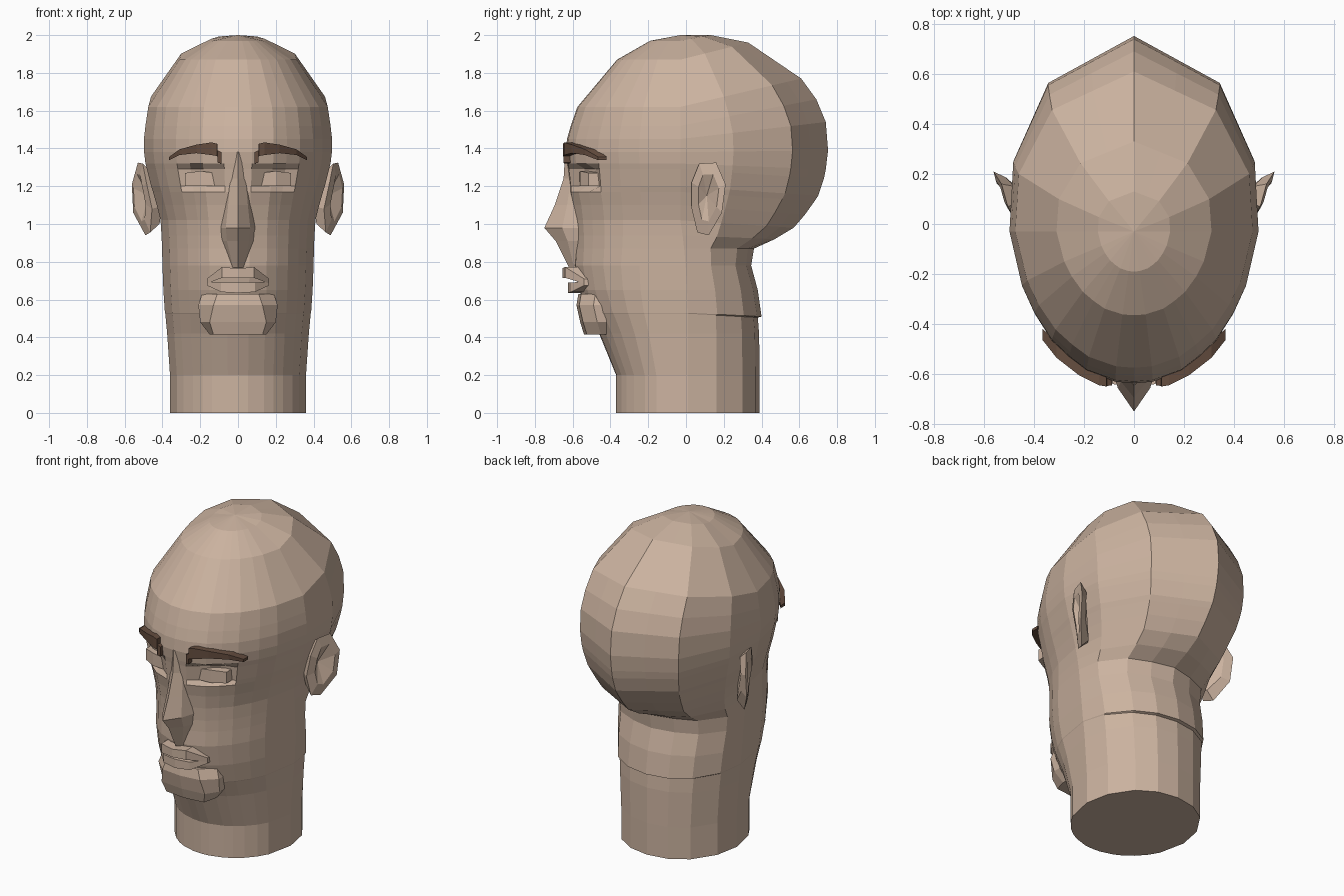
import bpy, bmesh

if "Cube" in bpy.data.objects:
    bpy.data.objects.remove(bpy.data.objects["Cube"])


def material(name, rgb):
    m = bpy.data.materials.new(name)
    m.diffuse_color = (*rgb, 1)
    m.use_nodes = True
    m.node_tree.nodes["Principled BSDF"].inputs["Base Color"].default_value = m.diffuse_color
    return m


SKIN = material("skin", (0.60, 0.45, 0.35))
BROWN = material("brow brown", (0.13, 0.075, 0.05))


def make(name, verts, faces, mat):
    bm = bmesh.new()
    vs = [bm.verts.new(v) for v in verts]
    for f in faces:
        bm.faces.new([vs[i] for i in f])
    bmesh.ops.recalc_face_normals(bm, faces=bm.faces)
    me = bpy.data.meshes.new(name)
    bm.to_mesh(me)
    bm.free()
    me.materials.append(mat)
    ob = bpy.data.objects.new(name, me)
    bpy.context.collection.objects.link(ob)
    return ob


def loft(name, sections, mat=SKIN, apex=None):
    """Skin closed sections of equal length, capping both ends."""
    n = len(sections[0])
    verts = [p for s in sections for p in s]
    faces = []
    for k in range(len(sections) - 1):
        for i in range(n):
            j = (i + 1) % n
            faces.append((k * n + i, k * n + j, (k + 1) * n + j, (k + 1) * n + i))
    faces.append(tuple(range(n)))
    top = (len(sections) - 1) * n
    if apex:
        verts.append(apex)
        faces += [(top + i, top + (i + 1) % n, len(verts) - 1) for i in range(n)]
    else:
        faces.append(tuple(range(top, top + n)))
    return make(name, verts, faces, mat)


def mirrored(half):
    """Close a half section running from front centre to back centre."""
    return half + [(-x, y, z) for x, y, z in half[-2:0:-1]]


def strip(name, stations, mat=SKIN, sides=(1,), whole=False):
    """Bar along x; stations are x, front y, back y, low z, high z."""
    if whole:
        stations = [(-s[0], *s[1:]) for s in stations[:0:-1]] + stations
    for sx in sides:
        secs = [[(sx * x, f, lo), (sx * x, f, hi), (sx * x, b, hi), (sx * x, b, lo)]
                for x, f, b, lo, hi in stations]
        loft(name, secs, mat)


# Head and neck: unit half outlines, pointed at the back for the skull, round for the neck
POINTED = [(0, -1), (.15, -.99), (.38, -.92), (.52, -.83), (.66, -.72), (.8, -.54),
           (.9, -.36), (1, 0), (.97, .36), (.69, .76), (.345, .88), (0, 1)]
ROUND = [(0, -1), (.15, -.99), (.38, -.925), (.52, -.855), (.66, -.75), (.8, -.6),
         (.9, -.44), (1, 0), (.92, .4), (.67, .76), (.36, .94), (0, 1)]
# height, lift at the back, half width, front y, back y, roundness
RINGS = [
    (0, 0, .36, -.37, .39, 1), (.20, 0, .36, -.37, .39, 1),
    (.42, 0, .375, -.46, .387, 1), (.525, -.02, .385, -.515, .38, 1),
    (.53, -.02, .387, -.52, .40, 1), (.65, 0, .395, -.565, .38, .9),
    (.78, 0, .40, -.59, .345, .7), (.87, 0, .402, -.585, .36, .5),
    (.94, -.02, .405, -.585, .47, .3), (1.02, -.04, .41, -.59, .57, 0),
    (1.10, -.05, .43, -.60, .63, 0), (1.17, -.05, .45, -.615, .68, 0),
    (1.20, -.05, .46, -.615, .70, 0), (1.29, -.05, .482, -.625, .73, 0),
    (1.32, -.03, .49, -.63, .74, 0), (1.38, .01, .497, -.637, .752, 0),
    (1.45, .09, .498, -.63, .74, 0), (1.52, .14, .49, -.61, .69, 0),
    (1.62, .15, .475, -.575, .61, 0), (1.87, .09, .31, -.365, .33, 0),
    (1.97, .03, .145, -.19, .13, 0)]


def head_section(z, lift, w, front, back, r):
    cy = -.03 + .04 * r
    half = []
    for i, (p, q) in enumerate(zip(POINTED, ROUND)):
        x, y = (p[0] * (1 - r) + q[0] * r, p[1] * (1 - r) + q[1] * r)
        yy = cy + (y * (back - cy) if y > 0 else -y * (front - cy))
        if 1.19 < z < 1.30 and i in (2, 3):      # eye sockets
            yy += .045
        half.append((w * x, yy, z + lift * max(0, y)))
    return mirrored(half)


loft("head", [head_section(*r) for r in RINGS], apex=(0, -.03, 2.0))

# Nose: height, ridge y, half width, root y
NOSE = [(.77, -.62, .04, -.56), (.91, -.69, .09, -.55), (.98, -.75, .10, -.54),
        (1.10, -.695, .08, -.55), (1.24, -.648, .062, -.56), (1.38, -.64, .05, -.59)]
loft("nose", [mirrored([(0, r, z), (.65 * w, r * .55 + b * .45, z), (w, b, z), (0, b + .03, z)])
              for z, r, w, b in NOSE])

# Chin with jaw corners overhanging the neck
CHIN = [(.415, -.54, .13, .15), (.48, -.56, .15, .20), (.57, -.58, .13, .21),
        (.63, -.57, .11, .19)]
loft("chin", [mirrored([(0, y, z), (a, y + .015, z), (b, y + .09, z), (b, -.42, z), (0, -.42, z)])
              for z, y, a, b in CHIN])

# Lips, with a narrow gap between them
strip("upper_lip", [(0, -.655, -.54, .715, .765), (.085, -.64, -.52, .715, .772),
                    (.165, -.54, -.48, .685, .71)], whole=True)
strip("lower_lip", [(0, -.625, -.54, .635, .69), (.09, -.61, -.52, .64, .69),
                    (.165, -.54, -.48, .675, .695)], whole=True)

# Eyes and eyebrows
strip("eye", [(.12, -.565, -.50, 1.20, 1.27), (.20, -.56, -.48, 1.20, 1.28),
              (.28, -.515, -.44, 1.20, 1.27)], sides=(1, -1))
strip("eyebrow", [(.088, -.645, -.60, 1.32, 1.38), (.108, -.648, -.60, 1.325, 1.39),
                  (.110, -.650, -.60, 1.36, 1.425), (.14, -.645, -.58, 1.365, 1.432),
                  (.22, -.605, -.54, 1.375, 1.42), (.31, -.535, -.47, 1.365, 1.395),
                  (.365, -.465, -.42, 1.338, 1.355)], BROWN, (1, -1))

# Ears: a rim loop, a smaller loop behind it and a sunken hollow
RIM = [(.485, .03, 1.22), (.505, .07, 1.32), (.53, .16, 1.325), (.562, .21, 1.21),
       (.555, .19, 1.06), (.49, .12, .94), (.465, .06, .955), (.455, .03, 1.08)]


def ear(sx):
    n = len(RIM)
    inner = [(x - .05, .13 + (y - .13) * .7, 1.14 + (z - 1.14) * .75) for x, y, z in RIM]
    fold = [(.515 + (x - .515) * .6 + .01, .12 + (y - .12) * .6, 1.15 + (z - 1.15) * .65)
            for x, y, z in RIM]
    verts = [(sx * x, y, z) for x, y, z in inner + RIM + fold + [(.475, .11, 1.15)]]
    faces = [tuple(range(n))]
    for i in range(n):
        j = (i + 1) % n
        faces += [(i, j, n + j, n + i), (n + i, n + j, 2 * n + j, 2 * n + i),
                  (2 * n + i, 2 * n + j, 3 * n)]
    make("ear", verts, faces, SKIN)


for side in (1, -1):
    ear(side)
